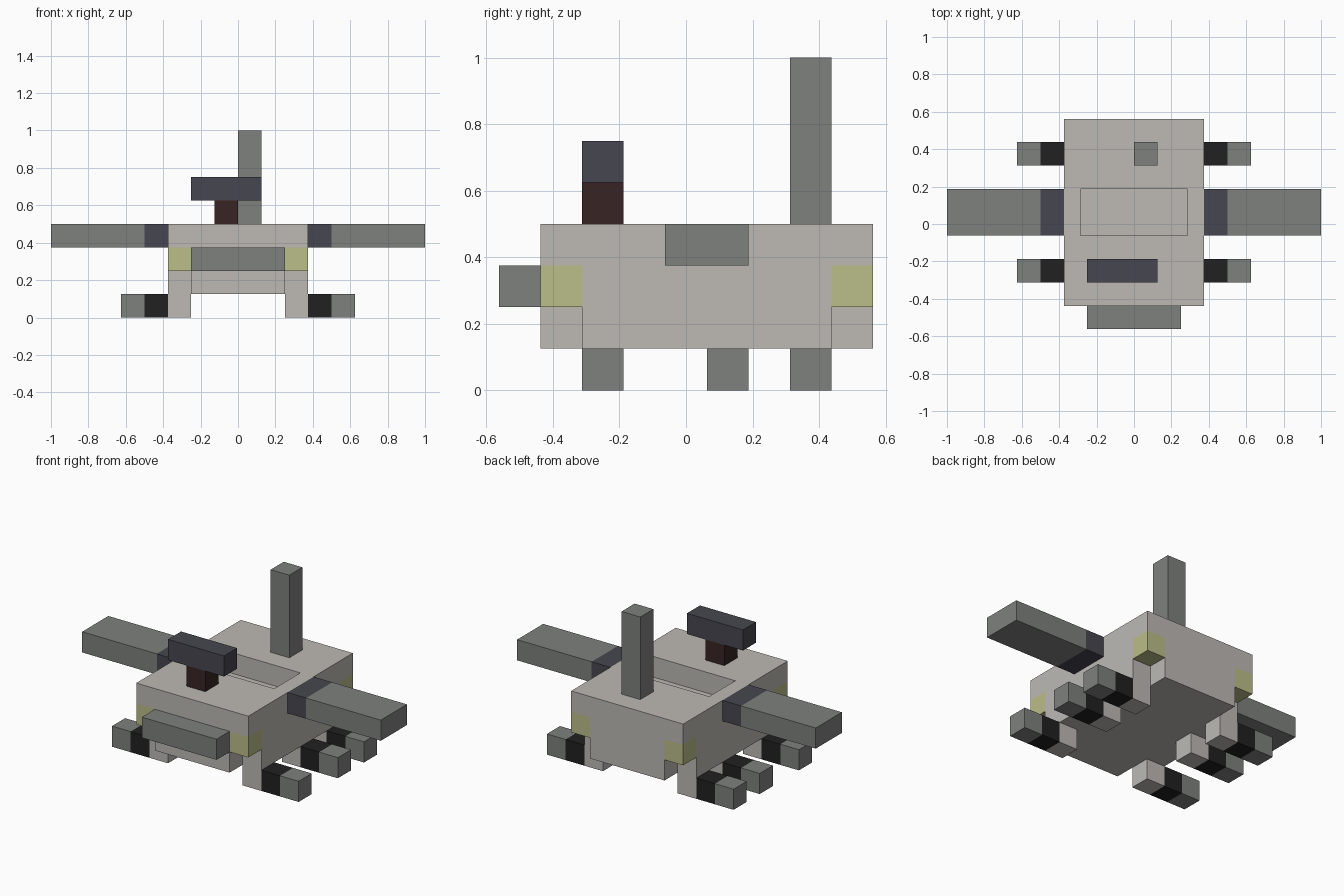
import bpy
import bmesh
from mathutils import Vector

U = 0.125        # one block
FRONT = -0.4375  # front wall of the hull

cube = bpy.data.objects.get("Cube")
if cube:
    bpy.data.objects.remove(cube, do_unlink=True)


def material(name, rgb):
    mat = bpy.data.materials.new(name)
    mat.use_nodes = True
    mat.diffuse_color = (*rgb, 1)
    mat.node_tree.nodes["Principled BSDF"].inputs["Base Color"].default_value = (*rgb, 1)
    return mat


beige = material("beige", (0.51, 0.49, 0.46))
yellow = material("lamp yellow", (0.50, 0.51, 0.25))
grey = material("grey", (0.21, 0.22, 0.21))
slate = material("slate", (0.061, 0.061, 0.08))
brown = material("dark brown", (0.038, 0.017, 0.017))
black = material("black", (0.015, 0.015, 0.015))


def finish(name, bm, mat):
    bmesh.ops.recalc_face_normals(bm, faces=bm.faces)
    mesh = bpy.data.meshes.new(name)
    bm.to_mesh(mesh)
    bm.free()
    mesh.materials.append(mat)
    obj = bpy.data.objects.new(name, mesh)
    bpy.context.collection.objects.link(obj)
    return obj


def box_mesh(x, y, z, size):
    """Box in blocks: low corner (y counted from the hull front) and size."""
    bm = bmesh.new()
    bmesh.ops.create_cube(bm, size=1)
    low = Vector((x, y, z))
    for v in bm.verts:
        p = low + Vector(c * (s + 0.5) for c, s in zip(size, v.co))
        v.co = p * U + Vector((0, FRONT, 0))
    return bm


def box(name, x, y, z, size, mat):
    return finish(name, box_mesh(x, y, z, size), mat)


def pair(name, x, y, z, size, mat):
    """Box on the left (+x) and its mirror on the right."""
    box("left_" + name, x, y, z, size, mat)
    box("right_" + name, -x - size[0], y, z, size, mat)


# Hull: plan with notched corners, extruded and left open under the deck
bm = bmesh.new()
quarter = [(3, 1), (2, 1), (2, 0)]
front_half = [(-x, y) for x, y in quarter] + [(x, y) for x, y in reversed(quarter)]
outline = front_half + [(-x, 8 - y) for x, y in front_half]
plan = bm.faces.new([bm.verts.new((x * U, FRONT + y * U, U)) for x, y in outline])
sides = bmesh.ops.extrude_face_region(bm, geom=[plan], use_keep_orig=True)["geom"]
top = [g for g in sides if isinstance(g, bmesh.types.BMFace)]
bmesh.ops.translate(bm, vec=(0, 0, 2 * U),
                    verts=[g for g in sides if isinstance(g, bmesh.types.BMVert)])
bmesh.ops.delete(bm, geom=top, context='FACES_ONLY')
finish("hull", bm, beige)

# Deck with a sunken hatch
bm = box_mesh(-3, 0, 3, (6, 8, 1))
bm.normal_update()
bottom = [f for f in bm.faces if f.normal.z < -0.5]
bmesh.ops.delete(bm, geom=bottom, context='FACES_ONLY')
hatch = next(f for f in bm.faces if f.normal.z > 0.5)
bmesh.ops.inset_individual(bm, faces=[hatch], thickness=U)
for v in hatch.verts:
    v.co.y = FRONT + (3 if v.co.y < 0 else 5) * U
walls = bmesh.ops.extrude_face_region(bm, geom=[hatch])["geom"]
bmesh.ops.translate(bm, vec=(0, 0, -U),
                    verts=[g for g in walls if isinstance(g, bmesh.types.BMVert)])
if hatch.is_valid:
    bmesh.ops.delete(bm, geom=[hatch], context='FACES_ONLY')
finish("deck", bm, beige)

# Corner lamps
for end, y in (("front", 0), ("back", 7)):
    pair(end + "_lamp", 2, y, 2, (1, 1, 1), yellow)

# Front bumper
box("bumper", -2, -1, 2, (4, 1, 1), grey)

# Side arms
pair("arm_joint", 3, 3, 3, (1, 2, 1), slate)
pair("arm", 4, 3, 3, (4, 2, 1), grey)

# Three legs on each side
for place, y in (("front", 1), ("middle", 4), ("back", 6)):
    pair(place + "_leg", 2, y, 0, (1, 1, 1), beige)
    pair(place + "_ankle", 3, y, 0, (1, 1, 1), black)
    pair(place + "_foot", 4, y, 0, (1, 1, 1), grey)

# Head on its neck, and the rear mast
box("neck", -1, 1, 4, (1, 1, 1), brown)
box("head", -2, 1, 5, (3, 1, 1), slate)
box("mast", 0, 6, 4, (1, 1, 4), grey)
